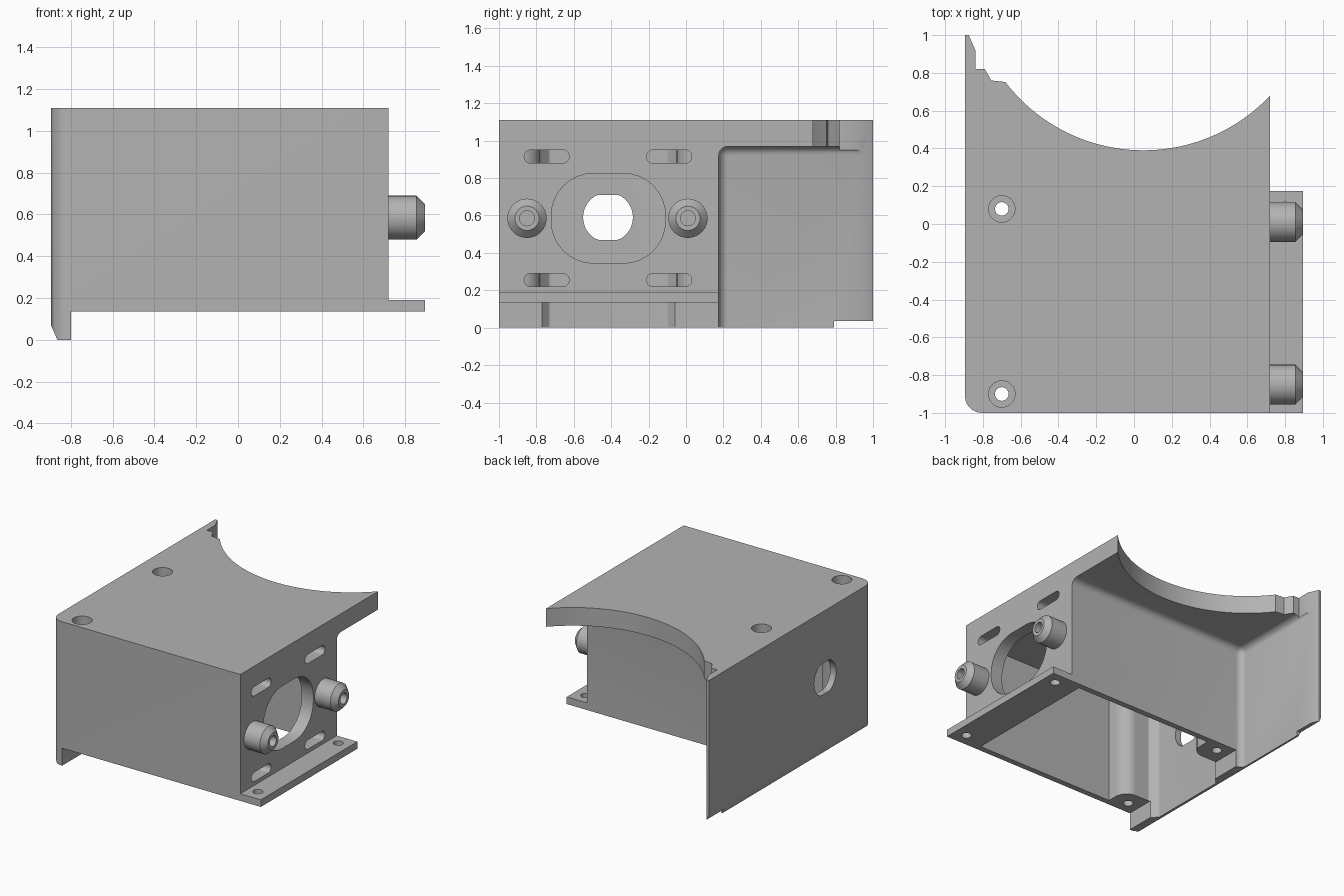
import bpy, bmesh, math
from mathutils import Vector

cube = bpy.data.objects.get("Cube")
if cube:
    bpy.data.objects.remove(cube, do_unlink=True)

GREY = (0.45, 0.45, 0.45, 1)
grey = bpy.data.materials.new("plain grey")
grey.use_nodes = True
grey.diffuse_color = GREY
grey.node_tree.nodes["Principled BSDF"].inputs["Base Color"].default_value = GREY

# Axis maps: profile (u, v) and extrusion w to x, y, z
AXES = {
    "z": lambda u, v, w: (u, v, w),
    "x": lambda u, v, w: (w, u, v),
    "y": lambda u, v, w: (u, w, v),
}


def make_object(name, bm):
    bmesh.ops.recalc_face_normals(bm, faces=bm.faces)
    mesh = bpy.data.meshes.new(name)
    bm.to_mesh(mesh)
    bm.free()
    mesh.materials.append(grey)
    obj = bpy.data.objects.new(name, mesh)
    bpy.context.collection.objects.link(obj)
    return obj


def rounded(points, steps=8):
    """Round each corner given as (u, v, radius)."""
    out = []
    for i, p in enumerate(points):
        c = Vector(p[:2])
        if len(p) < 3:
            out.append(c)
            continue
        a = (Vector(points[i - 1][:2]) - c).normalized()
        b = (Vector(points[(i + 1) % len(points)][:2]) - c).normalized()
        half = a.angle(b) / 2
        mid = c + (a + b).normalized() * (p[2] / math.sin(half))
        reach = p[2] / math.tan(half)
        start, end = c + a * reach - mid, c + b * reach - mid
        sweep = math.pi - 2 * half
        for k in range(steps + 1):
            t = sweep * k / steps
            arc = start * math.sin(sweep - t) + end * math.sin(t)
            out.append(mid + arc * (1 / math.sin(sweep)))
    return out


def prism(name, points, lo, hi, axis="z"):
    bm = bmesh.new()
    place = AXES[axis]
    rings = [[bm.verts.new(place(p[0], p[1], w)) for p in points] for w in (lo, hi)]
    bm.faces.new(rings[0])
    bm.faces.new(rings[1])
    n = len(points)
    for i in range(n):
        j = (i + 1) % n
        bm.faces.new((rings[0][i], rings[0][j], rings[1][j], rings[1][i]))
    return make_object(name, bm)


def box(name, x, y, z):
    return prism(name, [(x[0], y[0]), (x[1], y[0]), (x[1], y[1]), (x[0], y[1])], *z)


def disc(cu, cv, r, flat=None, n=40):
    flat = flat or r
    pts = []
    for k in range(n):
        t = 2 * math.pi * (k + 0.5) / n
        pts.append((cu + r * math.cos(t), cv + max(-flat, min(flat, r * math.sin(t)))))
    return pts


def round_rect(u0, u1, v0, v1, r):
    return rounded([(u0, v0, r), (u1, v0, r), (u1, v1, r), (u0, v1, r)])


def combine(target, other, operation="DIFFERENCE"):
    mod = target.modifiers.new("shape", "BOOLEAN")
    mod.operation, mod.solver, mod.object = operation, "EXACT", other
    bpy.context.view_layer.objects.active = target
    bpy.ops.object.modifier_apply(modifier=mod.name)
    bpy.data.objects.remove(other, do_unlink=True)


def smooth(obj):
    bpy.ops.object.select_all(action="DESELECT")
    obj.select_set(True)
    bpy.context.view_layer.objects.active = obj
    bpy.ops.object.shade_smooth_by_angle(angle=math.radians(30))


# Full plan outline with the curved rear edge
outline = rounded([(-0.895, 1), (-0.895, -1, 0.09), (0.72, -1)])
cx, cy, radius = 0.05, 1.31, 0.92
a0, a1 = math.atan2(0.68 - cy, 0.72 - cx), math.atan2(0.76 - cy, -0.67 - cx)
for k in range(41):
    t = a0 + (a1 - a0) * k / 40
    outline.append((cx + radius * math.cos(t), cy + radius * math.sin(t)))
outline += [(-0.755, 0.76), (-0.79, 0.82), (-0.84, 0.82), (-0.84, 0.92), (-0.875, 1)]
housing = prism("housing", outline, 0, 1.11)

# Rear bay under the top plate, with filleted inner edges
bay = box("bay_cutter", (-0.85, 2), (0.175, 2), (-1, 0.97))
bevel = bay.modifiers.new("fillet", "BEVEL")
bevel.width, bevel.segments = 0.05, 6
bpy.context.view_layer.objects.active = bay
bpy.ops.object.modifier_apply(modifier=bevel.name)
combine(housing, bay)

# Underside, lower edge of the side skirt, and step at its rear
combine(housing, box("underside_cutter", (-0.80, 1), (-1.2, 0.3), (-0.2, 0.135)))
combine(housing, prism("chamfer_cutter", [(-1, 0.07), (-0.895, 0.07), (-0.865, 0),
                                          (-0.865, -0.1), (-1, -0.1)], -1.2, 1.2, "y"))
combine(housing, box("step_cutter", (-1, 0), (0.79, 1.2), (-0.2, 0.035)))

# Mounting flange
combine(housing, box("flange", (0.65, 0.895), (-1, 0.175), (0.135, 0.19)), "UNION")

# Inner cavity leaving two screw columns
cavity = rounded([
    (0.62, -0.955), (0.62, 0.13), (-0.57, 0.13), (-0.57, -0.05, 0.1),
    (-0.79, -0.05, 0.02), (-0.845, -0.10, 0.02), (-0.845, -0.73, 0.02),
    (-0.79, -0.78, 0.02), (-0.57, -0.78, 0.1), (-0.57, -0.955)])
combine(housing, prism("cavity_cutter", cavity, -0.2, 0.97))

# Screw holes through the columns and the flange
for y in (-0.9, 0.08):
    combine(housing, prism("screw_cutter", disc(-0.7, y, 0.036), -0.2, 1.3))
    combine(housing, prism("counterbore_cutter", disc(-0.7, y, 0.07), 0.97, 1.3))
    combine(housing, prism("flange_hole_cutter", disc(0.8, y, 0.036), 0, 0.3))

# Large window, four slots and the far shaft hole
combine(housing, prism("window_cutter",
                       round_rect(-0.72, -0.11, 0.345, 0.825, 0.225), 0.5, 1, "x"))
for y in (-0.865, -0.21):
    for z in (0.22, 0.88):
        combine(housing, prism("slot_cutter",
                               round_rect(y, y + 0.24, z, z + 0.07, 0.034), 0.5, 1, "x"))
combine(housing, prism("shaft_cutter", disc(-0.417, 0.59, 0.133, 0.12), -1, -0.7, "x"))
smooth(housing)


# Hollow chamfered bosses beside the window
def boss(name, y, z):
    bm = bmesh.new()
    profile = [(0.70, 0), (0.70, 0.105), (0.855, 0.105), (0.895, 0.065),
               (0.895, 0.04), (0.74, 0.04), (0.74, 0)]
    verts = [bm.verts.new((x, y + r, z)) for x, r in profile]
    edges = [bm.edges.new(pair) for pair in zip(verts, verts[1:])]
    bmesh.ops.spin(bm, geom=verts + edges, cent=(0, y, z), axis=(1, 0, 0),
                   angle=2 * math.pi, steps=36)
    bmesh.ops.remove_doubles(bm, verts=bm.verts, dist=0.0005)
    smooth(make_object(name, bm))


boss("front_boss", -0.85, 0.585)
boss("rear_boss", 0.01, 0.585)
